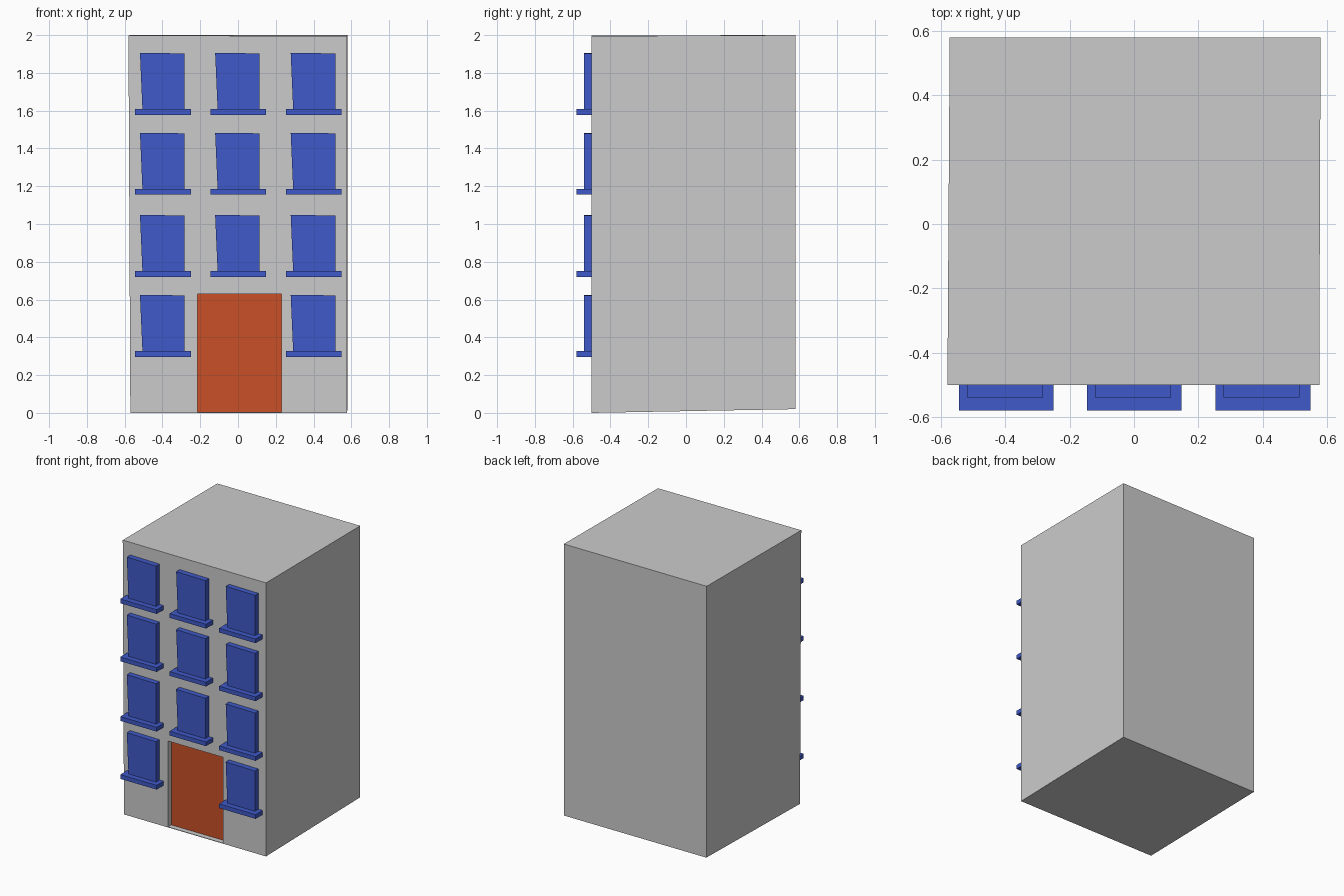
import bpy, bmesh

if "Cube" in bpy.data.objects:
    bpy.data.objects.remove(bpy.data.objects["Cube"])


def material(name, rgb):
    m = bpy.data.materials.new(name)
    m.diffuse_color = (*rgb, 1)
    m.use_nodes = True
    m.node_tree.nodes["Principled BSDF"].inputs["Base Color"].default_value = m.diffuse_color
    return m


def prism(name, front, y0, y1, back=None, mat=None):
    """Solid from a front outline of (x, z) points at y0 to a back outline at y1."""
    back = back or front
    bm = bmesh.new()
    f = [bm.verts.new((x, y0, z)) for x, z in front]
    b = [bm.verts.new((x, y1, z)) for x, z in back]
    bm.faces.new(f)
    bm.faces.new(b[::-1])
    n = len(f)
    for i in range(n):
        j = (i + 1) % n
        bm.faces.new((f[i], b[i], b[j], f[j]))
    bmesh.ops.recalc_face_normals(bm, faces=bm.faces)
    me = bpy.data.meshes.new(name)
    bm.to_mesh(me)
    bm.free()
    ob = bpy.data.objects.new(name, me)
    bpy.context.collection.objects.link(ob)
    if mat:
        me.materials.append(mat)
    return ob


def rect(x0, x1, z0, z1):
    return [(x0, z0), (x1, z0), (x1, z1), (x0, z1)]


blue = material("window_blue", (0.05, 0.1, 0.58))
orange = material("door_orange", (0.58, 0.08, 0.02))

# Slightly crooked building block
body = prism("building_body",
             [(-0.57, 0), (0.576, 0), (0.576, 1.995), (-0.58, 1.998)], -0.5, 0.58,
             [(-0.57, 0.02), (0.58, 0.02), (0.58, 2.0), (-0.573, 2.0)])

# Shallow doorway recess
cutter = prism("doorway_cutter", rect(-0.215, 0.23, 0.004, 0.63), -0.7, -0.46)
cutter.hide_render = True
cutter.hide_viewport = True
cut = body.modifiers.new("doorway", 'BOOLEAN')
cut.operation = 'DIFFERENCE'
cut.solver = 'EXACT'
cut.object = cutter

# Door panel at the back of the recess
prism("door", rect(-0.215, 0.23, 0.004, 0.63), -0.462, -0.455, mat=orange)

# Windows: leaning pane on a projecting sill, the ground floor centre is the door
for row, z in enumerate((0.297, 0.72, 1.155, 1.578)):
    for col, x in enumerate((-0.398, 0.0, 0.4)):
        if row == 0 and col == 1:
            continue
        top = z + 0.328
        pane = [(x - 0.108, z + 0.03), (x + 0.115, z + 0.03),
                (x + 0.115, top - 0.003), (x - 0.121, top)]
        prism(f"window_pane_{row}_{col}", pane, -0.54, -0.495, mat=blue)
        prism(f"window_sill_{row}_{col}", rect(x - 0.146, x + 0.148, z, z + 0.031),
              -0.58, -0.495, mat=blue)
